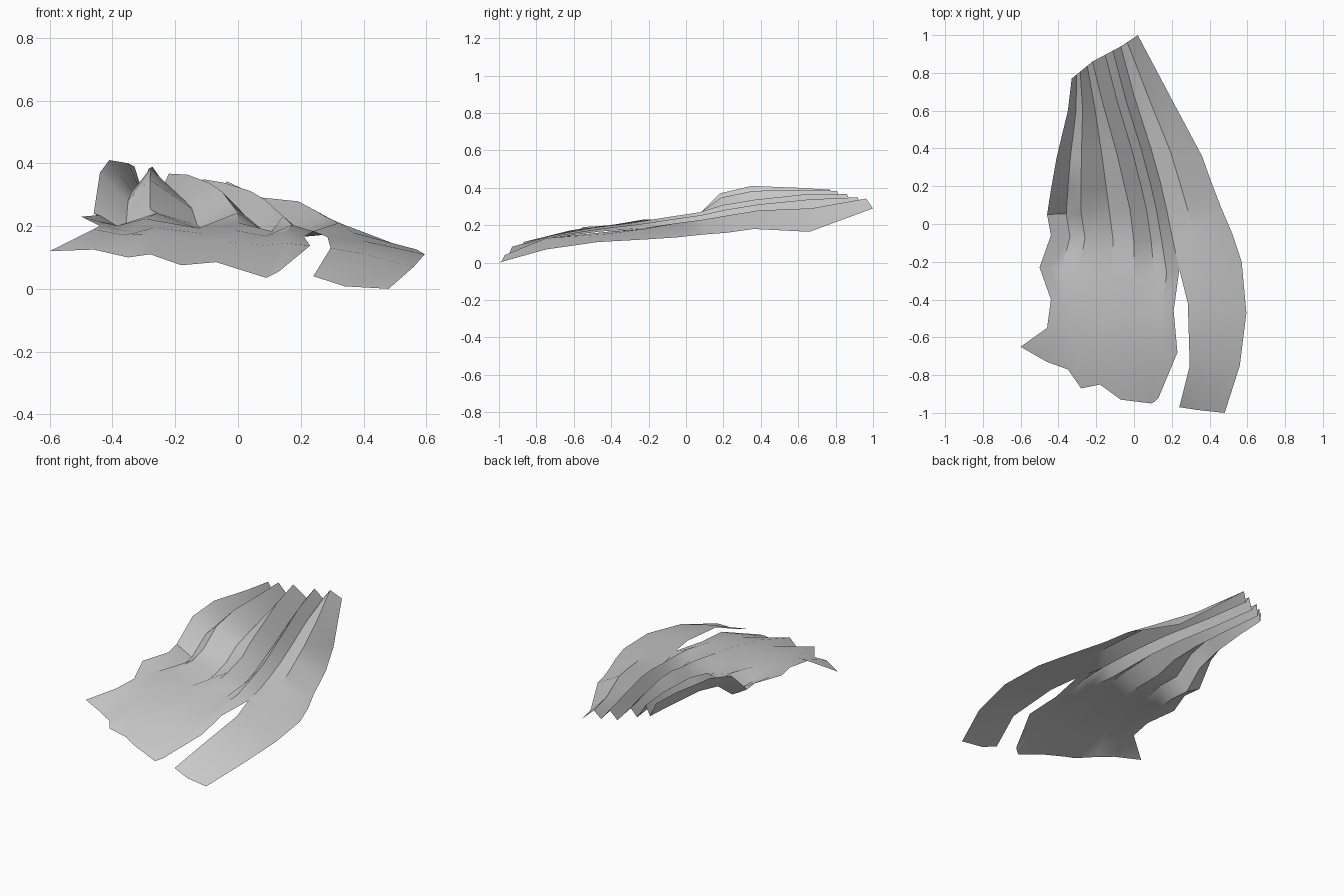
import bpy, bmesh
from math import radians
from mathutils import Vector

if "Cube" in bpy.data.objects:
    bpy.data.objects.remove(bpy.data.objects["Cube"])

# Guide lines running from the front hem to the gathered back edge
LEFT = [(-.6, -.65, .12), (-.46, -.55, .19), (-.44, -.4, .2), (-.5, -.23, .23), (-.44, -.06, .235),
        (-.46, .05, .24), (-.44, .18, .37), (-.41, .35, .41), (-.35, .6, .4), (-.33, .77, .39)]
MIDDLE = [(-.07, -.93, .085), (-.03, -.7, .145), (-.01, -.5, .18), (0, -.3, .2), (0, -.1, .215),
          (-.02, .07, .24), (-.05, .2, .275), (-.09, .37, .3), (-.16, .62, .325), (-.22, .86, .335)]
SLIT = [(.13, -.92, .055), (.23, -.68, .14), (.21, -.46, .17), (.24, -.24, .19), (.2, -.06, .2),
        (.17, .09, .22), (.14, .22, .24), (.09, .4, .265), (0, .68, .29), (-.07, .94, .31)]
SLIT_RIGHT = [(.24, -.97, .04), (.295, -.75, .13), (.285, -.42, .165)]
RIGHT = [(.48, -1, 0), (.56, -.75, .07), (.595, -.47, .11), (.57, -.2, .125), (.52, -.05, .135),
         (.46, .09, .15), (.41, .22, .16), (.36, .36, .18), (.2, .66, .165), (.02, 1, .29)]
# Wavy front hem of the wide panel and the strip
HEM = [(-.6, -.65, .12), (-.46, -.73, .125), (-.35, -.77, .1), (-.28, -.87, .11), (-.18, -.85, .075),
       (-.07, -.93, .085), (.09, -.95, .035), (.11, -.94, .045), (.13, -.92, .055)]
STRIP_HEM = (.34, -.985, .008)
# Pleats are shallow at the hem and deep at the back
DEPTH = [0, .005, .008, .014, .035, .036, .042, .046, .048, .04]

bm = bmesh.new()


def column(a, b, t, fold, hem=None):
    """A line of vertices between two guides, raised or sunk by the pleat."""
    verts = []
    for p, q, d in zip(a, b, DEPTH):
        co = Vector(p).lerp(Vector(q), t)
        co.z += fold * d
        verts.append(bm.verts.new(co))
    if hem:
        verts[0].co = hem
    return verts


def skin(columns):
    for a, b in zip(columns, columns[1:]):
        for i in range(len(a) - 1):
            bm.faces.new((a[i], b[i], b[i + 1], a[i + 1]))


# Wide panel, with alternating valleys and ridges
FOLDS = [(LEFT, MIDDLE, 0, 0), (LEFT, MIDDLE, .11, -.8), (LEFT, MIDDLE, .23, -1.6),
         (LEFT, MIDDLE, .41, .4), (LEFT, MIDDLE, .75, -1), (MIDDLE, SLIT, 0, .8),
         (MIDDLE, SLIT, .45, -.9), (MIDDLE, SLIT, .72, .8), (MIDDLE, SLIT, 1, -.5)]
panel = [column(*f, h) for f, h in zip(FOLDS, HEM)]
skin(panel)

# Right strip, joined to the panel behind the slit
inner = [bm.verts.new(p) for p in SLIT_RIGHT] + panel[-1][3:]
strip_guide = SLIT_RIGHT + SLIT[3:]
skin([inner, column(strip_guide, RIGHT, .38, 1, STRIP_HEM), column(RIGHT, RIGHT, 0, 0)])

mesh = bpy.data.meshes.new("pleated_cloth")
bm.to_mesh(mesh)
bm.free()
cloth = bpy.data.objects.new("pleated_cloth", mesh)
bpy.context.collection.objects.link(cloth)
bpy.context.view_layer.objects.active = cloth
cloth.select_set(True)
bpy.ops.object.shade_smooth_by_angle(angle=radians(30))
